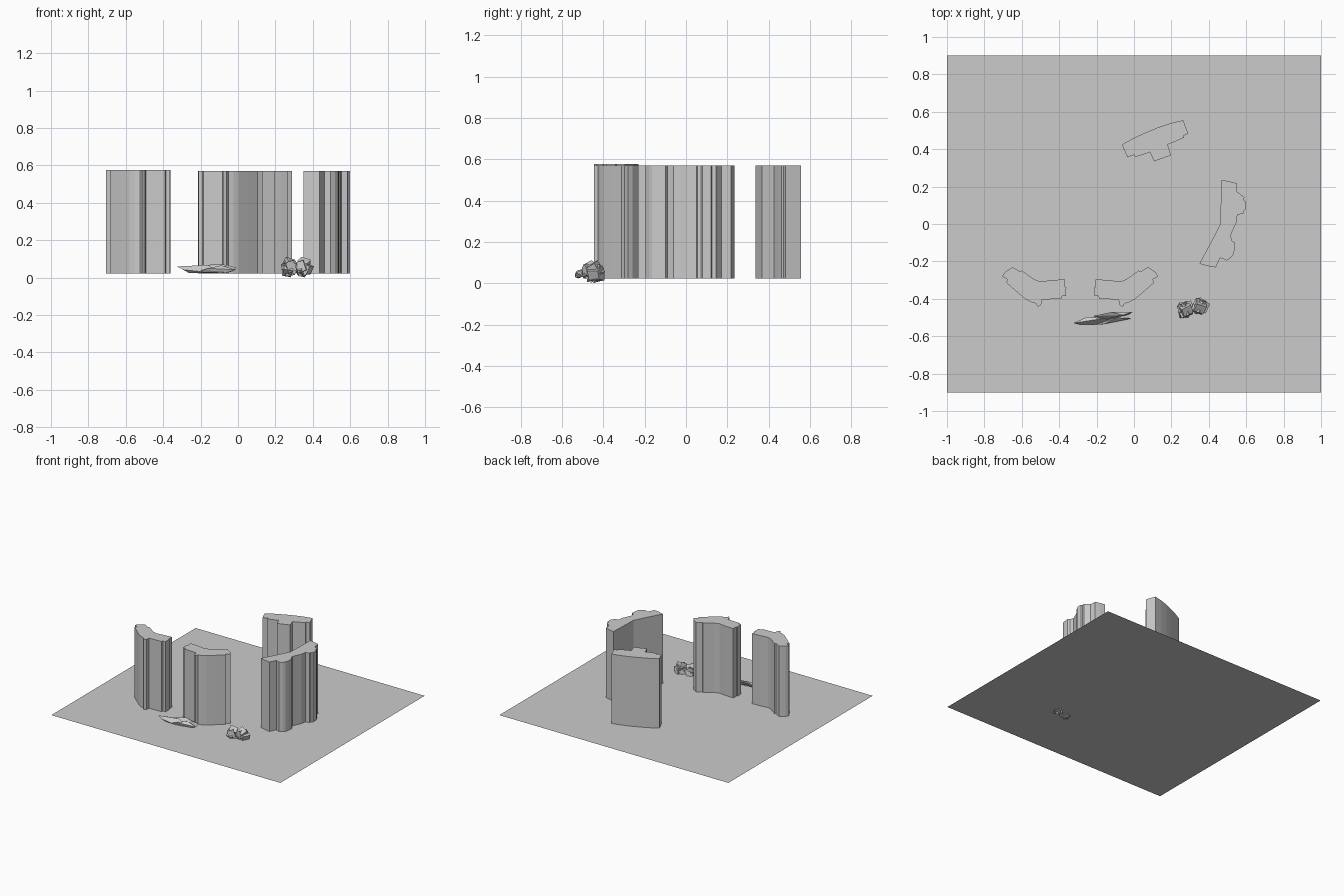
import bpy, bmesh
from math import radians
from mathutils import Matrix, Vector, Euler

if "Cube" in bpy.data.objects:
    bpy.data.objects.remove(bpy.data.objects["Cube"])

FLOOR = 0.023


def finish(bm, name):
    bmesh.ops.recalc_face_normals(bm, faces=bm.faces)
    me = bpy.data.meshes.new(name)
    bm.to_mesh(me)
    bm.free()
    ob = bpy.data.objects.new(name, me)
    bpy.context.collection.objects.link(ob)
    return ob


def wall(name, outline, top):
    """Extrude a plan outline straight up from the floor."""
    bm = bmesh.new()
    face = bm.faces.new([bm.verts.new((x, y, FLOOR)) for x, y in outline])
    ext = bmesh.ops.extrude_face_region(bm, geom=[face], use_keep_orig=True)
    verts = [v for v in ext["geom"] if isinstance(v, bmesh.types.BMVert)]
    bmesh.ops.translate(bm, verts=verts, vec=(0, 0, top - FLOOR))
    return finish(bm, name)


def add_hull(bm, pts):
    """Add a faceted sliver spanning the given points."""
    verts = [bm.verts.new(p) for p in pts]
    res = bmesh.ops.convex_hull(bm, input=verts)
    junk = {g for g in res["geom_interior"] if isinstance(g, bmesh.types.BMVert)}
    bmesh.ops.delete(bm, geom=list(junk), context='VERTS')


# flat ground sheet
bm = bmesh.new()
bmesh.ops.create_grid(bm, x_segments=1, y_segments=1, size=1,
                      matrix=Matrix.Diagonal((1, 0.9, 1, 1)))
bmesh.ops.translate(bm, verts=bm.verts, vec=(0, 0, FLOOR))
finish(bm, "ground_sheet")

# two front walls, mirrored plans
front = [(-.65, -.23), (-.608, -.255), (-.60, -.248), (-.57, -.27), (-.535, -.295),
         (-.50, -.308), (-.44, -.30), (-.37, -.296), (-.37, -.335), (-.362, -.34),
         (-.364, -.386), (-.385, -.386), (-.39, -.40), (-.493, -.404), (-.496, -.43),
         (-.513, -.445), (-.525, -.425), (-.55, -.418), (-.58, -.402), (-.63, -.36),
         (-.683, -.313), (-.675, -.297), (-.705, -.28), (-.69, -.258)]
wall("front_left_wall", front, 0.577)
wall("front_middle_wall", [(-0.575 - x, y) for x, y in front], 0.571)

# back wall with a stub facing inward
wall("back_wall", [(-.065, .425), (0, .46), (.06, .488), (.13, .517), (.20, .54),
                   (.263, .555), (.29, .482), (.265, .472), (.268, .462),
                   (.23, .445), (.18, .425), (.198, .367), (.107, .335), (.085, .385),
                   (.07, .378), (.005, .358), (.002, .37), (-.035, .357)], 0.571)

# right wall with two rounded bulges
wall("right_wall", [(.468, .235), (.51, .228), (.548, .218), (.552, .172), (.575, .155),
                    (.59, .145), (.588, .125), (.60, .12), (.60, .08), (.588, .072),
                    (.585, .055), (.553, .05), (.548, .008), (.53, -.03), (.517, -.06),
                    (.525, -.09), (.54, -.10), (.537, -.14), (.53, -.165), (.518, -.18),
                    (.495, -.195), (.462, -.18), (.437, -.232), (.395, -.225),
                    (.35, -.212), (.41, -.10), (.46, -.003), (.464, .11)], 0.571)

# flat splintered shard: overlapping faceted slivers
bm = bmesh.new()
add_hull(bm, [(-.325, -.53, .060), (-.25, -.497, .055), (-.16, -.505, .068),
              (-.29, -.537, .042), (-.17, -.537, .03), (-.26, -.52, .024),
              (-.10, -.52, .028)])
add_hull(bm, [(-.22, -.492, .058), (-.12, -.471, .074), (-.01, -.471, .054),
              (-.06, -.487, .068), (-.15, -.51, .03), (-.03, -.485, .03)])
add_hull(bm, [(-.20, -.538, .038), (-.16, -.535, .05), (-.09, -.50, .066),
              (-.01, -.505, .042), (-.06, -.51, .028), (-.17, -.515, .024)])
finish(bm, "shard")

# rubble: two clumps of jumbled blocks
for side, cx, cy, turn in (("left", .268, -.452, 20), ("right", .350, -.432, -25)):
    bm = bmesh.new()
    for i in range(5):
        rot = Euler((radians(37 * i), radians(25 + 53 * i), radians(turn + 31 * i)))
        off = rot.to_matrix() @ Vector((0.012, 0, 0))
        m = (Matrix.Translation(Vector((cx, cy, .055)) + off)
             @ rot.to_matrix().to_4x4() @ Matrix.Diagonal((.062, .056, .048, 1)))
        bmesh.ops.create_cube(bm, size=1, matrix=m)
    low = min(v.co.z for v in bm.verts)
    bmesh.ops.translate(bm, verts=bm.verts, vec=(0, 0, .002 - low))
    finish(bm, "rubble_" + side)
